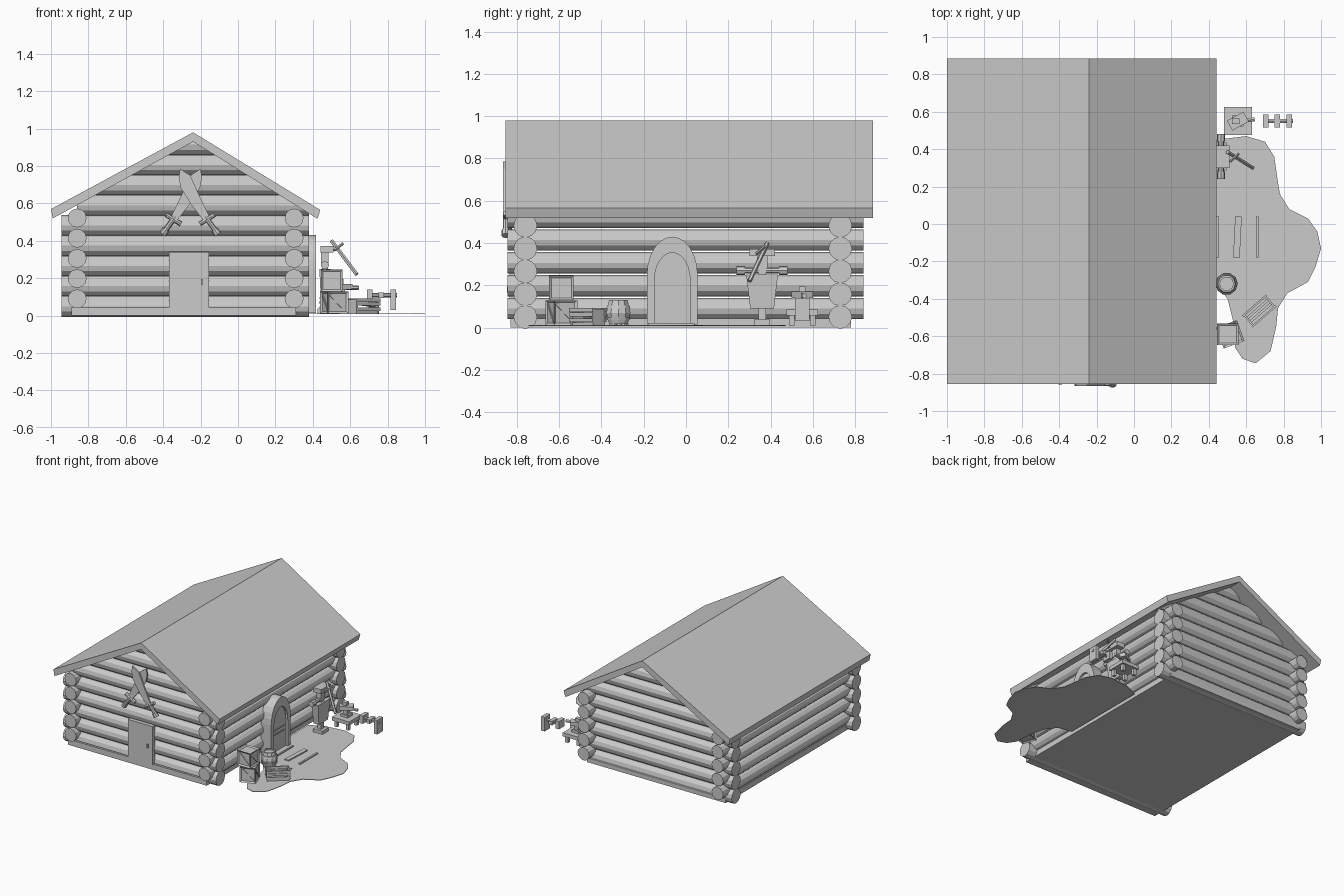
import bpy, bmesh, math
from mathutils import Vector, Matrix

cube = bpy.data.objects.get("Cube")
if cube:
    bpy.data.objects.remove(cube, do_unlink=True)

grey = bpy.data.materials.new("plain grey")
grey.use_nodes = True
COLOUR = (0.6, 0.6, 0.6, 1)
grey.diffuse_color = COLOUR
grey.node_tree.nodes["Principled BSDF"].inputs["Base Color"].default_value = COLOUR


def finish(name, bm):
    bmesh.ops.recalc_face_normals(bm, faces=bm.faces)
    me = bpy.data.meshes.new(name)
    bm.to_mesh(me)
    bm.free()
    me.materials.append(grey)
    ob = bpy.data.objects.new(name, me)
    bpy.context.scene.collection.objects.link(ob)
    return ob


def box(name, c, size, rot=(0, 0, 0), taper=1):
    """Box at centre c; taper narrows the lower end."""
    bm = bmesh.new()
    bmesh.ops.create_cube(bm, size=1)
    for v in bm.verts:
        v.co = Vector(a * b for a, b in zip(v.co, size))
        if v.co.z < 0:
            v.co.x *= taper
            v.co.y *= taper
    ob = finish(name, bm)
    ob.location, ob.rotation_euler = c, rot
    return ob


def rod(name, a, b, r, sides=12, trim=()):
    """Round bar from a to b, optionally cut by planes."""
    a, b = Vector(a), Vector(b)
    bm = bmesh.new()
    bmesh.ops.create_cone(bm, cap_ends=True, segments=sides, radius1=r, radius2=r, depth=(b - a).length)
    turn = (b - a).to_track_quat('Z', 'Y').to_matrix().to_4x4()
    bm.transform(Matrix.Translation((a + b) / 2) @ turn)
    for co, no in trim:
        cut = bmesh.ops.bisect_plane(bm, geom=bm.verts[:] + bm.edges[:] + bm.faces[:],
                                     plane_co=co, plane_no=no, clear_outer=True)
        edges = [e for e in cut["geom_cut"] if isinstance(e, bmesh.types.BMEdge)]
        if edges:
            bmesh.ops.holes_fill(bm, edges=edges, sides=0)
    return finish(name, bm)


def prism(name, pts, depth):
    """Extrude a closed outline of 3D points along the depth vector."""
    bm = bmesh.new()
    face = bm.faces.new([bm.verts.new(p) for p in pts])
    ext = bmesh.ops.extrude_face_region(bm, geom=[face], use_keep_orig=True)
    bmesh.ops.translate(bm, vec=depth, verts=[v for v in ext["geom"] if isinstance(v, bmesh.types.BMVert)])
    return finish(name, bm)


# Roof: one bent slab
RIDGE = -0.24
roof = [(-1, .57), (RIDGE, .98), (.44, .565), (.425, .518), (RIDGE, .93), (-.99, .52)]
prism("roof", [(x, -.855, z) for x, z in roof], (0, 1.74, 0))

# Floor slab and log walls
box("floor", (-.29, -.025, .022), (1.2, 1.61, .044))
STEP, R = .108, .056
for i in range(5):
    for side, y in (("front", -.76), ("back", .73)):
        rod(f"{side}_wall_log", (-.945, y, .05 + STEP * i), (.38, y, .05 + STEP * i), R)
    for side, x in (("right", -.86), ("left", .3)):
        rod(f"{side}_wall_log", (x, -.845, .09 + STEP * i), (x, .84, .09 + STEP * i), R * .9)

# Gable logs, trimmed under the roof slopes
slopes = [((RIDGE, 0, .95), (-.41, 0, .76)), ((RIDGE, 0, .95), (.415, 0, .68))]
for i in range(5, 9):
    z = .05 + STEP * i
    half = min(.62, (1.02 - z) * 1.85)
    for side, y in (("front", -.76), ("back", .73)):
        rod(f"{side}_gable_log", (RIDGE - half, y, z), (RIDGE + half, y, z), R, trim=slopes)

# Front door with handle
box("front_door", (-.262, -.82, .19), (.215, .03, .3))
box("front_door_handle", (-.195, -.84, .18), (.008, .015, .03))


def arch(half, spring, top, base=.015, n=12):
    pts = [(-half, base)]
    for k in range(n + 1):
        a = math.pi * (1 - k / n)
        pts.append((half * math.cos(a), spring + (top - spring) * math.sin(a)))
    return pts + [(half, base)]


# Arched side door: frame ring around a recessed panel
DY = -.065
ring = arch(.12, .25, .43) + arch(.085, .22, .355)[::-1]
bm = bmesh.new()
vs = [bm.verts.new((.33, DY + y, z)) for y, z in ring]
n = len(vs) // 2
faces = [bm.faces.new((vs[i], vs[i + 1], vs[-2 - i], vs[-1 - i])) for i in range(n - 1)]
ext = bmesh.ops.extrude_face_region(bm, geom=faces, use_keep_orig=True)
bmesh.ops.translate(bm, vec=(.087, 0, 0), verts=[v for v in ext["geom"] if isinstance(v, bmesh.types.BMVert)])
finish("arch_door_frame", bm)
prism("arch_door_panel", [(.34, DY + y, z) for y, z in arch(.088, .22, .36)], (.06, 0, 0))
for z in (.15, .185):
    box("arch_door_band", (.402, DY, z), (.008, .12, .006))

# Ground patch
patch = [(.33, .4), (.44, .45), (.52, .46), (.6, .47), (.7, .44), (.75, .36), (.77, .22), (.78, .16), (.83, .08),
         (.93, .03), (.98, -.04), (1, -.13), (.97, -.23), (.93, -.31), (.82, -.37), (.77, -.45),
         (.76, -.55), (.73, -.68), (.65, -.745), (.58, -.72), (.54, -.66), (.53, -.52), (.5, -.4), (.44, -.32), (.33, -.3)]
prism("ground_patch", [(x, y, .008) for x, y in patch], (0, 0, .004))

# Narrow walkway boards
for x, w, turn in ((.448, .012, 0), (.553, .035, -.05), (.658, .014, 0)):
    box("walkway_board", (x, -.07, .016), (w, .22, .01), (0, 0, turn))


# Crates: inset panels, with a diagonal brace on each side
def crate(c, s, turn):
    bm = bmesh.new()
    bmesh.ops.create_cube(bm, size=s)
    bmesh.ops.inset_individual(bm, faces=bm.faces[:], thickness=s * .13, depth=-s * .07)
    ob = finish("crate", bm)
    ob.location, ob.rotation_euler.z = c, turn
    for k in range(4):
        a = turn + k * math.pi / 2
        spot = Vector(c) + Vector((math.cos(a), math.sin(a), 0)) * s * .44
        box("crate_brace", spot, (s * .05, s * .1, s * .98), (math.pi / 4, 0, a))


crate((.515, -.59, .07), .118, .35)
crate((.502, -.59, .188), .116, 0)

# Barrel with bulging staves and hoops
bm = bmesh.new()
profile = [(0, .012), (.044, .012), (.052, .035), (.056, .035), (.06, .05), (.055, .05), (.06, .07),
           (.055, .09), (.06, .09), (.056, .105), (.052, .105), (.046, .13), (.036, .13), (.036, .12), (0, .12)]
vs = [bm.verts.new((r, 0, z)) for r, z in profile]
edges = [bm.edges.new(p) for p in zip(vs, vs[1:])]
bmesh.ops.spin(bm, geom=vs + edges, cent=(0, 0, 0), axis=(0, 0, 1), angle=math.tau, steps=10)
bmesh.ops.remove_doubles(bm, verts=bm.verts, dist=.0005)
finish("barrel", bm).location = (.495, -.32, 0)

# Open slatted box, turned on the ground
turn = Matrix.Rotation(.72, 3, 'Z')
place = lambda x, y, z: Vector((.67, -.465, z)) + turn @ Vector((x, y, 0))
box("slat_box_base", place(0, 0, .018), (.16, .07, .012), (0, 0, .72))
for z in (.035, .062, .083):
    for y in (-.038, .038):
        box("slat_box_side", place(0, y, z), (.17, .01, .018), (0, 0, .72))
for x in (-.075, .075):
    box("slat_box_end", place(x, 0, .05), (.01, .075, .075), (0, 0, .72))
for y in (-.012, .014):
    box("slat_box_board", place(0, y, .06), (.15, .014, .012), (0, .1, .72))

# Flat anchor on the ground
box("anchor_shank", (.63, -.302, .016), (.008, .06, .008), (0, 0, .3))
box("anchor_stock", (.64, -.284, .016), (.04, .008, .008), (0, 0, .3))
for s in (-1, 1):
    box("anchor_arm", (.623 + s * .017, -.325 + s * .006, .016), (.036, .01, .008), (0, 0, .3 + s * .6))

# Training dummy with arms and a held blade
MX, MY = .465, .36
box("dummy_base", (MX, MY, .025), (.08, .075, .025))
box("dummy_post", (MX, MY, .18), (.03, .035, .3))
box("dummy_torso", (MX, MY, .17), (.06, .15, .16), taper=.75)
rod("dummy_arms", (MX, MY - .1, .27), (MX, MY + .1, .27), .015, 8)
for s in (-1, 1):
    rod("dummy_hand", (MX, MY + s * .08, .27), (MX, MY + s * .12, .27), .022, 8)
box("dummy_neck", (MX, MY, .31), (.04, .05, .06))
box("dummy_head", (MX + .01, MY, .355), (.07, .12, .035))
rod("dummy_blade", (.5, .385, .4), (.635, .3, .22), .011, 6)
rod("dummy_blade_guard", (.515, .335, .35), (.56, .375, .385), .008, 6)

# Work table with anvil
TX, TY = .555, .55
box("table_top", (TX, TY, .072), (.15, .15, .028))
for sx in (-1, 1):
    for sy in (-1, 1):
        box("table_leg", (TX + sx * .05, TY + sy * .05, .035), (.025, .025, .05))
box("anvil_foot", (TX, TY, .095), (.06, .06, .02))
box("anvil_waist", (TX, TY, .12), (.035, .035, .04))
box("anvil_body", (TX, TY, .155), (.1, .06, .03), (0, 0, .5))
rod("anvil_horn", (TX + .02, TY, .15), (TX + .09, TY + .01, .15), .012, 6)
box("anvil_tool", (TX - .01, TY, .18), (.04, .03, .03))

# Blocks on a bar
rod("block_bar", (.69, TY, .11), (.85, TY, .11), .012, 6)
for x, z, h in ((.705, .11, .06), (.765, .11, .03), (.83, .085, .11)):
    box("bar_block", (x, TY, z), (.03, .07, h))

# Crossed curved swords on the front gable
blade = [(-.1, -.055), (-.07, -.08), (.0, .01), (.052, .095), (.062, .15), (.055, .195), (.0, .16), (-.04, .07)]
for s in (-1, 1):
    y = -.845 + s * .008
    spot = lambda x, z: (-.255 + s * x, y, .59 + z)
    prism("sword_blade", [spot(a, b) for a, b in blade], (0, -.012, 0))
    rod("sword_grip", spot(-.138, -.14), spot(-.08, -.06), .014, 8)
    rod("sword_guard", spot(-.13, -.05), spot(-.05, -.1), .013, 8)
    rod("sword_pommel", spot(-.147, -.155), spot(-.13, -.13), .02, 8)
